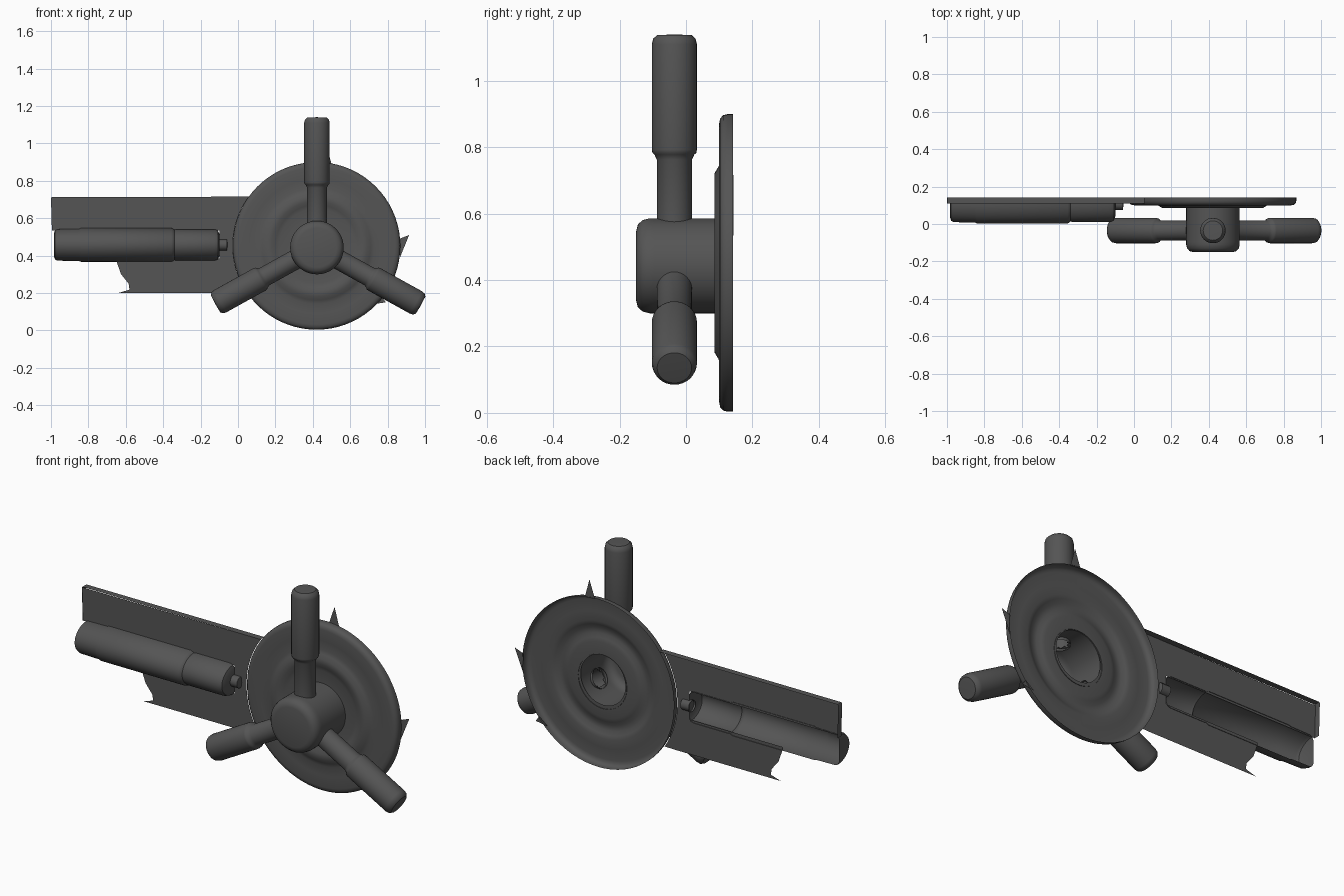
import bpy, bmesh, math
from mathutils import Vector, Matrix

if "Cube" in bpy.data.objects:
    bpy.data.objects.remove(bpy.data.objects["Cube"])

metal = bpy.data.materials.new("dark grey metal")
metal.use_nodes = True
colour = (0.09, 0.09, 0.09, 1)
metal.diffuse_color = colour
metal.node_tree.nodes["Principled BSDF"].inputs["Base Color"].default_value = colour

CX, CZ, RIM = 0.42, 0.452, 0.448
HUB = Vector((0.422, -0.035, 0.443))


def finish(name, bm, angle=40):
    bmesh.ops.remove_doubles(bm, verts=bm.verts, dist=0.0005)
    bmesh.ops.recalc_face_normals(bm, faces=bm.faces)
    mesh = bpy.data.meshes.new(name)
    bm.to_mesh(mesh)
    bm.free()
    mesh.materials.append(metal)
    ob = bpy.data.objects.new(name, mesh)
    bpy.context.collection.objects.link(ob)
    bpy.ops.object.select_all(action='DESELECT')
    ob.select_set(True)
    bpy.context.view_layer.objects.active = ob
    bpy.ops.object.shade_smooth_by_angle(angle=math.radians(angle))


def lathe(profile, origin, axis, segments=32, sweep=math.tau):
    """Sheet swept round an axis from (radius, height) pairs."""
    bm = bmesh.new()
    turn = Vector(axis).to_track_quat('Z', 'Y').to_matrix().to_4x4()
    place = Matrix.Translation(origin) @ turn
    rings = []
    for r, h in profile:
        ring = []
        for i in range(segments + 1):
            a = sweep * i / segments
            ring.append(bm.verts.new(place @ Vector((r * math.cos(a), r * math.sin(a), h))))
        rings.append(ring)
    for a, b in zip(rings, rings[1:]):
        for i in range(segments):
            bm.faces.new((a[i], a[i + 1], b[i + 1], b[i]))
    return bm


def flat_sheet(name, points, y):
    """Thin upright sheet from (x, z) points."""
    bm = bmesh.new()
    bm.faces.new([bm.verts.new((x, y, z)) for x, z in points])
    bm.normal_update()
    bmesh.ops.triangulate(bm, faces=bm.faces)
    finish(name, bm)


# Pressed disc, open at the back
disc_profile = [(0.132, 0.10), (0.20, 0.10), (0.22, 0.095), (0.24, 0.086), (0.27, 0.086),
                (0.29, 0.098), (0.31, 0.104), (0.36, 0.102), (0.42, 0.10), (0.435, 0.103),
                (0.445, 0.112), (RIM, 0.125), (RIM, 0.142)]
finish("disc", lathe(disc_profile, (CX, 0, CZ), (0, 1, 0), 72))

# Three spokes' directions: up, lower right, lower left
spokes = [(90, 0.697), (-29, 0.636), (209, 0.622)]
directions = [Vector((math.cos(math.radians(a)), 0, math.sin(math.radians(a)))) for a, _ in spokes]

# Hollow hub, with holes where the spokes enter
hub_profile = [(0, -0.15), (0.105, -0.15), (0.125, -0.145), (0.138, -0.13)]
hub_profile += [(0.143, -0.11 + 0.0142 * i) for i in range(16)]
hub = lathe(hub_profile, (HUB.x, 0, HUB.z), (0, 1, 0), 72)
holes = []
for f in hub.faces:
    v = f.calc_center_median() - HUB
    for d in directions:
        along = v.dot(d)
        if along > 0.1 and (v - d * along).length < 0.044:
            holes.append(f)
            break
bmesh.ops.delete(hub, geom=holes, context='FACES')
finish("hub", hub)

# Spokes with thicker grips
for name, d, (_, end) in zip(("top", "left", "right"), directions, spokes):
    profile = [(0.053, 0.127), (0.053, 0.32), (0.06, 0.335), (0.066, 0.34), (0.068, 0.35),
               (0.068, end - 0.03), (0.064, end - 0.013), (0.052, end - 0.002), (0, end)]
    finish(name + "_handle", lathe(profile, HUB, d))

# Backing plate, cut away behind the bar and joined to the disc's edge
outline = [(-0.995, 0.535), (-1, 0.712)]
for i in range(17):
    a = math.radians(144 + 70 * i / 16)
    outline.append((CX + RIM * math.cos(a), CZ + RIM * math.sin(a)))
outline += [(0.0, 0.2), (-0.64, 0.2), (-0.58, 0.218), (-0.585, 0.25), (-0.625, 0.30),
            (-0.65, 0.37), (-0.65, 0.385), (-0.1, 0.385), (-0.1, 0.535)]
flat_sheet("backing_plate", outline, 0.112)

# Turned lip along the plate's left and top edges
lip = [(-0.995, 0.535), (-1, 0.71), (-0.996, 0.716), (0.056, 0.716)]
bm = bmesh.new()
for (x0, z0), (x1, z1) in zip(lip, lip[1:]):
    bm.faces.new([bm.verts.new(p) for p in
                  ((x0, 0.11, z0), (x1, 0.11, z1), (x1, 0.143, z1), (x0, 0.143, z0))])
finish("plate_lip", bm)

# Half-round bar, hollow at the back
bar_profile = [(0, -0.985), (0.06, -0.985), (0.078, -0.978), (0.084, -0.965), (0.086, -0.85),
               (0.09, -0.84), (0.09, -0.355), (0.085, -0.345), (0.081, -0.34),
               (0.084, -0.33), (0.084, -0.125), (0.078, -0.108), (0.06, -0.1), (0, -0.1)]
bar = lathe(bar_profile, (0, 0, 0), (0, 0, 1), 20, math.pi)
for v in bar.verts:
    side, depth, along = v.co
    v.co = (along, 0.115 - 1.25 * abs(depth), 0.457 + side)
finish("half_round_bar", bar)

# Small stub between bar and disc
stub = lathe([(0.03, -0.11), (0.03, -0.06), (0, -0.055)], (0, 0.105, 0.457), (1, 0, 0), 12)
finish("bar_stub", stub)

# Torn burrs on the rim
burrs = {"side_burr": [(0.866, 0.39), (0.915, 0.51), (0.863, 0.49)],
         "top_burr": [(0.44, 0.895), (0.473, 0.99), (0.50, 0.89)],
         "low_burr": [(0.72, 0.14), (0.79, 0.15), (0.77, 0.18)]}
for name, points in burrs.items():
    flat_sheet(name, points, 0.14)
